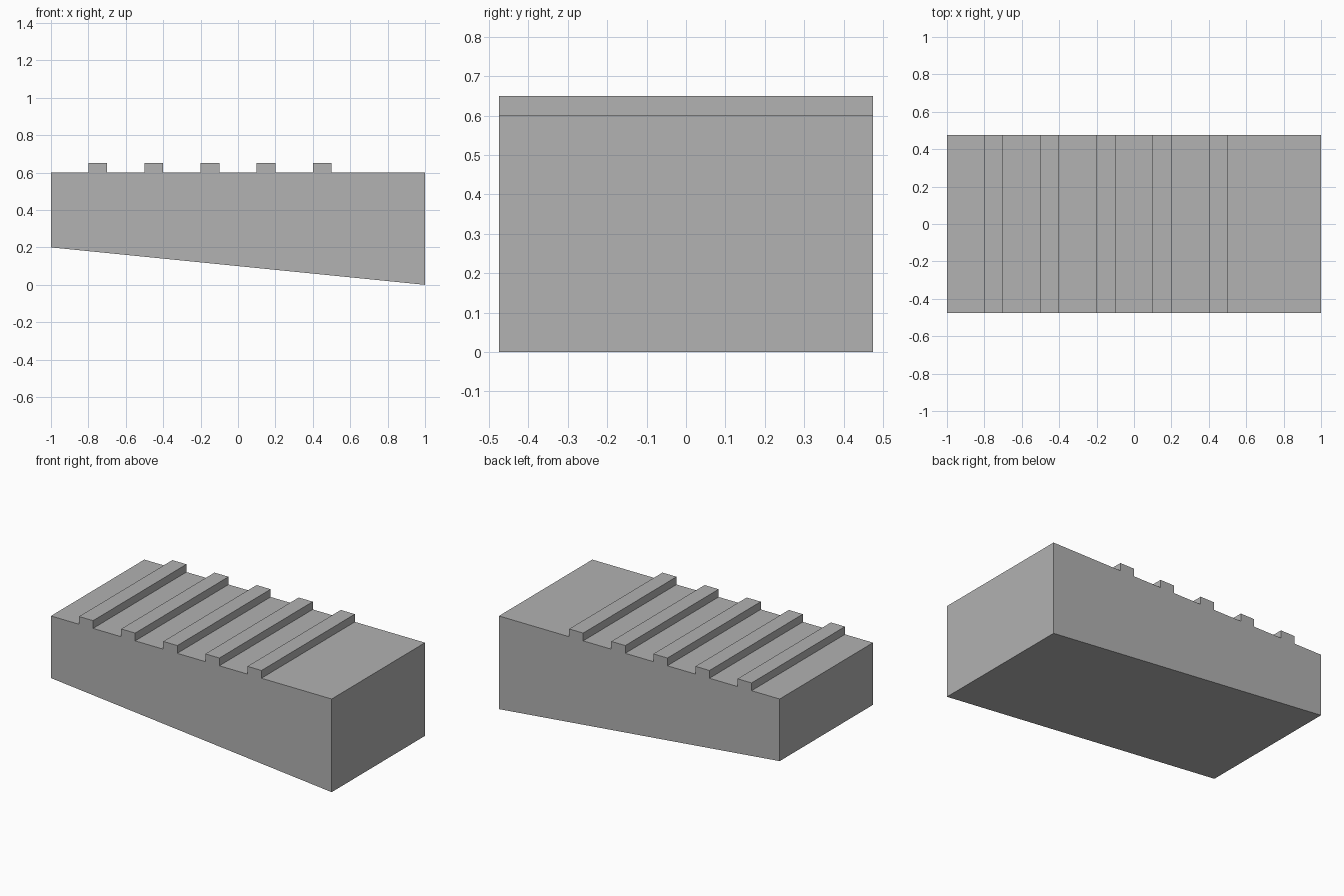
import bpy
import bmesh

cube = bpy.data.objects.get("Cube")
if cube:
    bpy.data.objects.remove(cube, do_unlink=True)

HALF_DEPTH = 0.475
DECK_Z, RIDGE_Z = 0.60, 0.65
RIDGE_WIDTH, RIDGE_PITCH, RIDGE_COUNT = 0.1, 0.3, 5

# Plain grey material
grey = bpy.data.materials.new("plain_grey")
grey.use_nodes = True
colour = (0.445, 0.445, 0.445, 1)
grey.diffuse_color = colour
grey.node_tree.nodes["Principled BSDF"].inputs["Base Color"].default_value = colour

# Side profile: sloping underside, then the ridged top from right to left
profile = [(-1, 0.2), (1, 0), (1, DECK_Z)]
for i in reversed(range(RIDGE_COUNT)):
    left = -0.8 + i * RIDGE_PITCH
    right = left + RIDGE_WIDTH
    profile += [(right, DECK_Z), (right, RIDGE_Z), (left, RIDGE_Z), (left, DECK_Z)]
profile.append((-1, DECK_Z))

# Extrude the profile from front to back
bm = bmesh.new()
front = bm.faces.new([bm.verts.new((x, -HALF_DEPTH, z)) for x, z in profile])
result = bmesh.ops.extrude_face_region(bm, geom=[front], use_keep_orig=True)
back_verts = [g for g in result["geom"] if isinstance(g, bmesh.types.BMVert)]
bmesh.ops.translate(bm, verts=back_verts, vec=(0, 2 * HALF_DEPTH, 0))
bmesh.ops.recalc_face_normals(bm, faces=bm.faces)

mesh = bpy.data.meshes.new("ridged_wedge_block")
bm.to_mesh(mesh)
bm.free()
mesh.materials.append(grey)
block = bpy.data.objects.new("ridged_wedge_block", mesh)
bpy.context.collection.objects.link(block)
